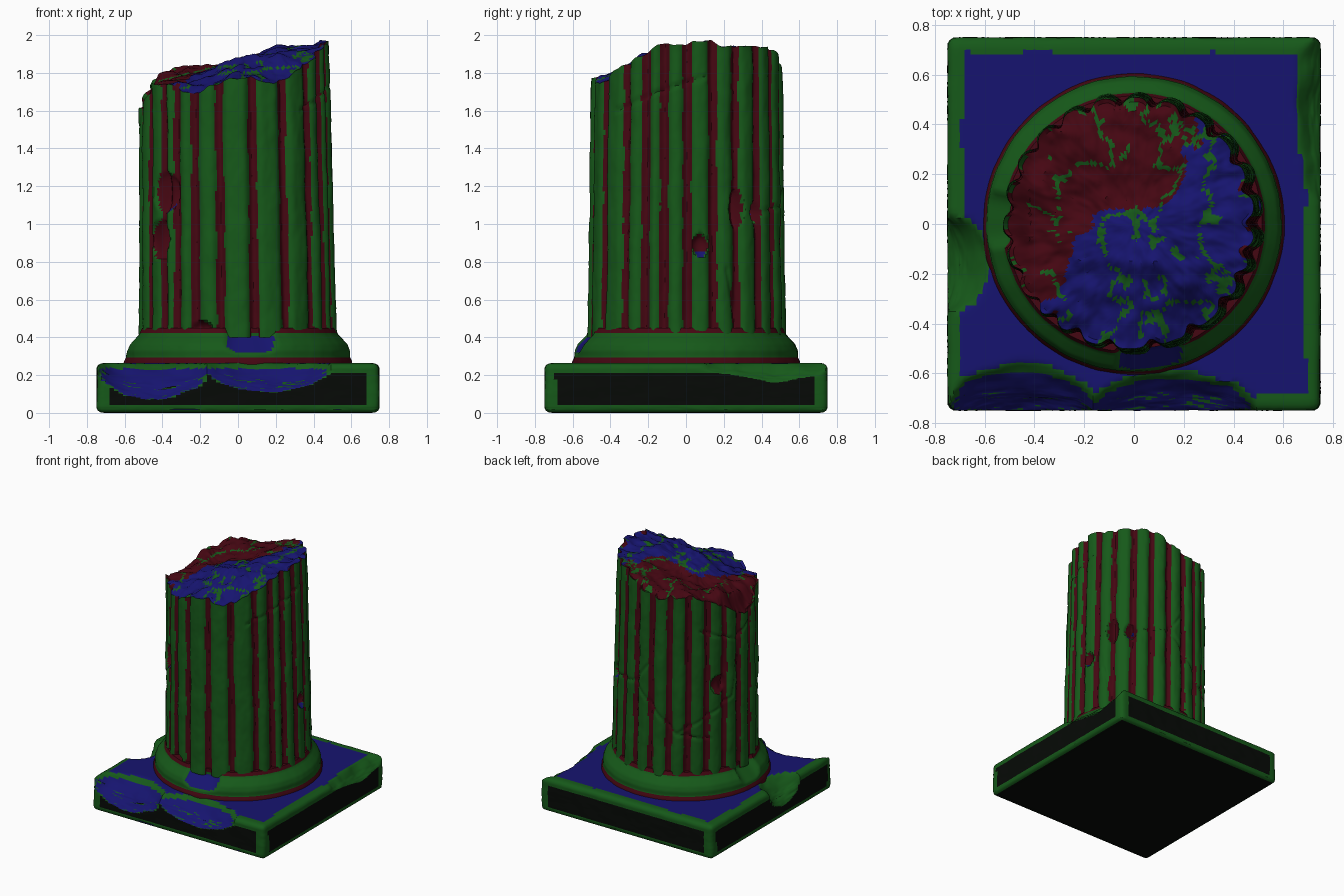
import bpy, bmesh
from math import sin, cos, radians, pi, exp, sqrt, hypot
from mathutils import Vector, noise

if "Cube" in bpy.data.objects:
    bpy.data.objects.remove(bpy.data.objects["Cube"])

# Palette: raised edges, recesses, upward faces, plain sides
MATS = []
for name, col in (("ridge_green", (.008, .1, .01)), ("recess_red", (.06, .002, .006)),
                  ("upper_blue", (.008, .007, .16)), ("side_black", (.002, .003, .002))):
    m = bpy.data.materials.new(name)
    m.diffuse_color = (*col, 1)
    m.use_nodes = True
    m.node_tree.nodes["Principled BSDF"].inputs["Base Color"].default_value = m.diffuse_color
    MATS.append(m)
GREEN, RED, BLUE, BLACK = range(4)


def fbm(x, y, z, s):
    return noise.fractal(Vector((x, y, z)) * s, 1.0, 2.0, 4)


def finish(bm, name, paint):
    bmesh.ops.recalc_face_normals(bm, faces=bm.faces[:])
    bm.normal_update()
    for f in bm.faces:
        f.material_index = paint(f.calc_center_median(), f.normal)
    me = bpy.data.meshes.new(name)
    bm.to_mesh(me)
    bm.free()
    for m in MATS:
        me.materials.append(m)
    ob = bpy.data.objects.new(name, me)
    bpy.context.collection.objects.link(ob)
    bpy.context.view_layer.objects.active = ob
    ob.select_set(True)
    bpy.ops.object.shade_smooth_by_angle(angle=radians(40))
    ob.select_set(False)


def skin(rows, name, paint):
    """Join closed rings of points into a capped solid."""
    bm = bmesh.new()
    rings = [[bm.verts.new(p) for p in row] for row in rows]
    n = len(rings[0])
    for a, b in zip(rings, rings[1:]):
        for i in range(n):
            j = (i + 1) % n
            bm.faces.new((a[i], a[j], b[j], b[i]))
    bm.faces.new(rings[0][::-1])
    bm.faces.new(rings[-1])
    finish(bm, name, paint)


def adiff(a, b):
    return (a - b + 180) % 360 - 180


def interp(pts, z):
    for (r0, z0), (r1, z1) in zip(pts, pts[1:]):
        if z <= z1:
            return r0 + (r1 - r0) * (z - z0) / (z1 - z0)
    return pts[-1][0]


# Plinth: rounded block with chipped upper edges
HX, HZ, RAD = .75, .132, .035
# each chip: outward direction, centre and half length along the edge, size
CHIPS = [((0, -1), -.45, .30, .12), ((0, -1), .16, .33, .10),
         ((-1, 0), -.16, .19, .11), ((1, 0), .45, .36, .06)]


def plinth_point(co):
    p = Vector((co.x * HX, co.y * HX, co.z * HZ))
    inner = Vector([max(-h + RAD, min(h - RAD, c)) for c, h in zip(p, (HX, HX, HZ))])
    d = p - inner
    if d.length > 1e-6:
        p = inner + d.normalized() * RAD
    p.z += HZ
    for (dx, dy), c, half, size in CHIPS:
        along = p.x if dx == 0 else p.y
        u = (along - c) / half
        if abs(u) < 1:
            n = Vector((dx, dy, 1)).normalized()
            cut = size * 1.6 * sqrt(1 - u * u) + .02 * fbm(p.x, p.y, p.z, 7)
            over = n.dot(p) - (HX + 2 * HZ - cut) / sqrt(2)
            if over > 0:
                p -= n * over
    w = .006 * fbm(p.x, p.y, p.z, 5)
    if p.z > .02:
        p.x -= abs(w) * (1 if p.x > 0 else -1) * (abs(p.x) > .7)
        p.y -= abs(w) * (1 if p.y > 0 else -1) * (abs(p.y) > .7)
    return p


def plinth_paint(c, n):
    if n.z > .95:
        return BLUE if max(abs(c.x), abs(c.y)) < .69 else GREEN
    if .4 < n.z < .85 and c.z < .235 and c.y < -.6:
        return BLUE
    flat = max(abs(n.x), abs(n.y), abs(n.z)) > .95
    edge = .04 > c.z > .005 or c.z > .21 or min(abs(c.x), abs(c.y)) > .69
    return BLACK if c.z < .005 or (flat and not edge) else GREEN


bm = bmesh.new()
bmesh.ops.create_cube(bm, size=2)
bmesh.ops.subdivide_edges(bm, edges=bm.edges[:], cuts=63, use_grid_fill=True)
for v in bm.verts:
    v.co = plinth_point(v.co)
finish(bm, "plinth", plinth_paint)

# Base moulding: turned ring with chips on the shoulder
PROFILE = [(.61, .24), (.602, .275), (.592, .295), (.592, .33), (.578, .365),
           (.55, .395), (.53, .415), (.515, .45)]


def base_point(deg, z):
    r = interp(PROFILE, z) + .003 * fbm(sin(radians(deg)), cos(radians(deg)), z, 6)
    for mid, half in ((7, 15), (-92, 12)):
        u = adiff(deg, mid) / half
        if abs(u) < 1:
            lim = .59 - (z - .31) + .05 * u ** 4
            r = min(r, max(lim, .50))
    a = radians(deg)
    return (r * sin(a), -r * cos(a), z)


def base_paint(c, n):
    if .3 < c.z < .41 and -.07 < c.x < .19 and c.y < 0 and hypot(c.x, c.y) < interp(PROFILE, c.z) - .01:
        return BLUE
    return RED if c.z < .293 or c.z > .42 else GREEN


rows = [[base_point(i * 1.5, .24 + .21 * k / 24) for i in range(240)] for k in range(25)]
rows.append([(x * .9, y * .9, z) for x, y, z in rows[-1]])
skin(rows, "base_moulding", base_paint)

# Shaft: narrow grooves between rounded ridges, pits, cracks and a slanted break
GROOVES = [-50, -39, -26, -10, 10, 30, 50, 64, 76, 90, 106, 121, 138] + \
          [138 + 172 / 11 * k for k in range(1, 11)]
# pits: angle, height, half width, half height
PITS = [(-48, 1.17, .085, .11), (-53, .92, .08, .10), (121, 1.08, .045, .10),
        (136, 1.06, .045, .06), (98, .89, .04, .06), (242, 1.12, .06, .07),
        (-22, .45, .06, .035)]
CRACKS = [[(43, 1.6), (72, 1.7), (101, 1.78)], [(114, .76), (122, .42)],
          [(136, 1.06), (169, 1.1), (181, 1.25)], [(169, 1.1), (207, .75), (235, .7)],
          [(226, 1.55), (262, 1.43), (283, 1.62)], [(262, 1.43), (255, 1.0), (207, .75)]]


def groove(deg):
    return max(exp(-(adiff(deg, g) / 3.3) ** 2) for g in GROOVES)


def crack(deg, z):
    best = 9
    for path in CRACKS:
        for (a0, z0), (a1, z1) in zip(path, path[1:]):
            ax, ux = (deg % 360 - a0) * .0087, (a1 - a0) * .0087
            az, uz = z - z0, z1 - z0
            t = max(0, min(1, (ax * ux + az * uz) / (ux * ux + uz * uz)))
            best = min(best, hypot(ax - t * ux, az - t * uz))
    return max(0, 1 - best / .016)


def pit(deg, z):
    d = 0
    for a, h, w, t in PITS:
        u = (adiff(deg, a) * .0087 / w) ** 2 + ((z - h) / t) ** 2
        d = max(d, 1 - u)
    return sqrt(d)


def top(x, y):
    z = 1.862 + .25 * x - .3 * max(0, -y - .15) + .045 * fbm(x, y, .3, 5)
    z -= .7 * max(0, x) * max(0, -y - .05)
    z -= 1.6 * max(0, -x - .42) + 1.2 * max(0, y - .46)
    return min(2, z)


def shaft_radius(z):
    return .530 - .013 * z


def lean(z):
    return -.013 * (z - .5), .005


def shaft_point(deg, z):
    a = radians(deg)
    r = shaft_radius(z)
    r -= .034 * groove(deg) + .04 * pit(deg, z) + .01 * crack(deg, z)
    r += .007 * fbm(sin(a), cos(a), z, 4)
    cx, cy = lean(z)
    return Vector((r * sin(a) + cx, -r * cos(a) + cy, z))


N, H = 360, 100
rim = [top(.49 * sin(radians(i)), -.49 * cos(radians(i))) for i in range(N)]
rows = [[shaft_point(i, .40 + (rim[i] - .40) * k / H) for i in range(N)] for k in range(H + 1)]
edge = rows[-1]
for k in range(1, 29):
    s = 1 - k / 28.5
    rows.append([(p.x * s, p.y * s, top(p.x * s, p.y * s)) for p in edge])


def shaft_paint(c, n):
    cx, cy = lean(c.z)
    from_axis = hypot(c.x - cx, c.y - cy)
    if from_axis < .44 or n.z > .6:
        if abs(fbm(c.x, c.y, .3, 5)) < .07:
            return GREEN
        return BLUE if c.x * 1.1 - c.y + .4 * fbm(c.x, c.y, 2, 3) > -.12 else RED
    return RED if from_axis < shaft_radius(c.z) - .018 else GREEN


skin(rows, "fluted_shaft", shaft_paint)
